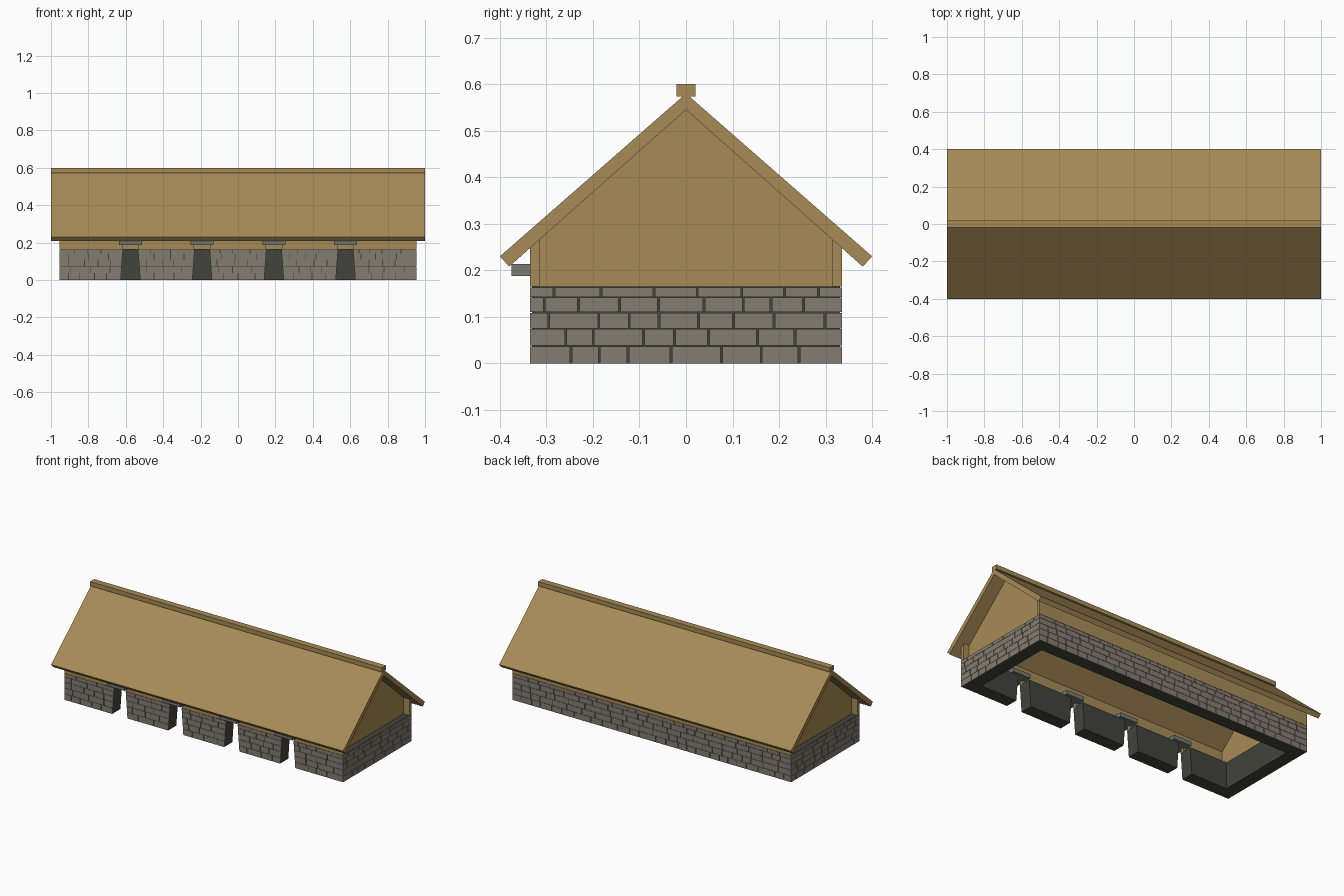
import bpy, bmesh, random

random.seed(4)
if "Cube" in bpy.data.objects:
    bpy.data.objects.remove(bpy.data.objects["Cube"])


def material(name, rgb):
    m = bpy.data.materials.new(name)
    m.use_nodes = True
    m.diffuse_color = (*rgb, 1)
    bsdf = m.node_tree.nodes["Principled BSDF"]
    bsdf.inputs["Base Color"].default_value = (*rgb, 1)
    bsdf.inputs["Roughness"].default_value = 0.9
    return m


WOOD = material("straw brown", (0.39, 0.26, 0.095))
STONE = material("stone grey", (0.23, 0.205, 0.165))
MORTAR = material("dark mortar", (0.055, 0.057, 0.045))
LINTEL = material("lintel grey", (0.19, 0.19, 0.18))


def along_x(u, v, w):
    return (w, u, v)


def along_y(u, v, w):
    return (u, w, v)


def prism(bm, profile, place, start, end):
    """Extrude a closed 2D profile between two positions on an axis."""
    a = [bm.verts.new(place(u, v, start)) for u, v in profile]
    b = [bm.verts.new(place(u, v, end)) for u, v in profile]
    bm.faces.new(a)
    bm.faces.new(b[::-1])
    for i in range(len(a)):
        j = (i + 1) % len(a)
        bm.faces.new((a[i], b[i], b[j], a[j]))


def rect(u0, u1, v0, v1):
    return [(u0, v0), (u1, v0), (u1, v1), (u0, v1)]


def part(name, mat, solids):
    bm = bmesh.new()
    for solid in solids:
        prism(bm, *solid)
    bmesh.ops.recalc_face_normals(bm, faces=bm.faces)
    mesh = bpy.data.meshes.new(name)
    bm.to_mesh(mesh)
    bm.free()
    mesh.materials.append(mat)
    obj = bpy.data.objects.new(name, mesh)
    bpy.context.collection.objects.link(obj)
    return obj


# Main dimensions
HX, HY = 0.955, 0.335
WALL_TOP = 0.165
THICK = 0.08
PLATE = 0.004
CX, CY = HX - PLATE, HY - PLATE
DOORS = [-0.575, -0.192, 0.192, 0.575]
COURSES = [0, 0.038, 0.075, 0.11, 0.143, WALL_TOP]


def jamb(z):
    """Half width of the tapered doorway at a height."""
    return 0.052 - 0.012 * z / WALL_TOP


def segment_edges(i, z):
    left = DOORS[i - 1] + jamb(z) if i > 0 else -CX
    right = DOORS[i] - jamb(z) if i < len(DOORS) else CX
    return left, right


def stones(left, right, place, start, end):
    """Courses of random stones between two edges given as functions of z."""
    out = []
    for z0, z1 in zip(COURSES, COURSES[1:]):
        l0, r0, l1, r1 = left(z0), right(z0), left(z1), right(z1)
        cuts, u = [], max(l0, l1) + random.uniform(0.03, 0.09)
        while u < min(r0, r1) - 0.03:
            cuts.append(u)
            u += random.uniform(0.055, 0.115)
        low, high = [l0] + cuts + [r0], [l1] + cuts + [r1]
        for i in range(len(cuts) + 1):
            a = 0.002 if i else 0
            b = 0.002 if i < len(cuts) else 0
            z = z1 - 0.0015
            out.append(([(low[i] + a, z0), (low[i + 1] - b, z0),
                         (high[i + 1] - b, z), (high[i] + a, z)], place, start, end))
    return out


# Wall cores
front_core, front_stones = [], []
for i in range(len(DOORS) + 1):
    l0, r0 = segment_edges(i, 0)
    l1, r1 = segment_edges(i, WALL_TOP)
    front_core.append(([(l0, 0), (r0, 0), (r1, WALL_TOP), (l1, WALL_TOP)],
                       along_y, -CY, -HY + THICK))
    front_stones += stones(lambda z: segment_edges(i, z)[0],
                           lambda z: segment_edges(i, z)[1], along_y, -HY, -CY)
part("front_wall_core", MORTAR, front_core)
part("front_wall_stones", STONE, front_stones)
part("back_wall_core", MORTAR, [(rect(-CX, CX, 0, WALL_TOP), along_y, HY - THICK, CY)])
part("back_wall_stones", STONE, stones(lambda z: -CX, lambda z: CX, along_y, CY, HY))

for side, name in ((1, "left"), (-1, "right")):
    inner = HY - THICK
    part(name + "_wall_core", MORTAR,
         [(rect(-inner, inner, 0, WALL_TOP), along_x, side * (HX - THICK), side * CX)])
    part(name + "_wall_stones", STONE,
         stones(lambda z: -HY, lambda z: HY, along_x, side * CX, side * HX))
    # Recessed timber gable
    part(name + "_gable", WOOD,
         [([(-0.317, WALL_TOP), (0.317, WALL_TOP), (0.317, 0.267), (0, 0.55), (-0.317, 0.267)],
           along_x, side * (HX - 0.06), side * (HX - 0.04))])

# Timber bands on the long walls, notched above the doors
IN_Y, NOTCH = HY - 0.02, 0.19
part("back_timber_band", WOOD,
     [([(IN_Y, WALL_TOP), (HY, WALL_TOP), (HY, 0.25), (IN_Y, 0.268)], along_x, -HX, HX)])
front_band = [([(-IN_Y, NOTCH), (-HY, NOTCH), (-HY, 0.25), (-IN_Y, 0.268)], along_x, -HX, HX)]
edges = [-HX] + [d + s * 0.042 for d in DOORS for s in (-1, 1)] + [HX]
for a, b in zip(edges[::2], edges[1::2]):
    front_band.append((rect(a, b, WALL_TOP, NOTCH), along_y, -HY, -IN_Y))
part("front_timber_band", WOOD, front_band)

# Door lintels
part("door_lintels", LINTEL,
     [(rect(d - 0.061, d + 0.061, 0.188, 0.213), along_y, -0.375, -0.27) for d in DOORS])

# Roof slopes and ridge beam
for side, name in ((-1, "front"), (1, "back")):
    part(name + "_roof_slope", WOOD,
         [([(0, 0.58), (side * 0.4, 0.23), (side * 0.38, 0.208), (0, 0.545)], along_x, -1, 1)])
part("ridge_beam", WOOD, [(rect(-0.02, 0.02, 0.573, 0.6), along_x, -1, 1)])
